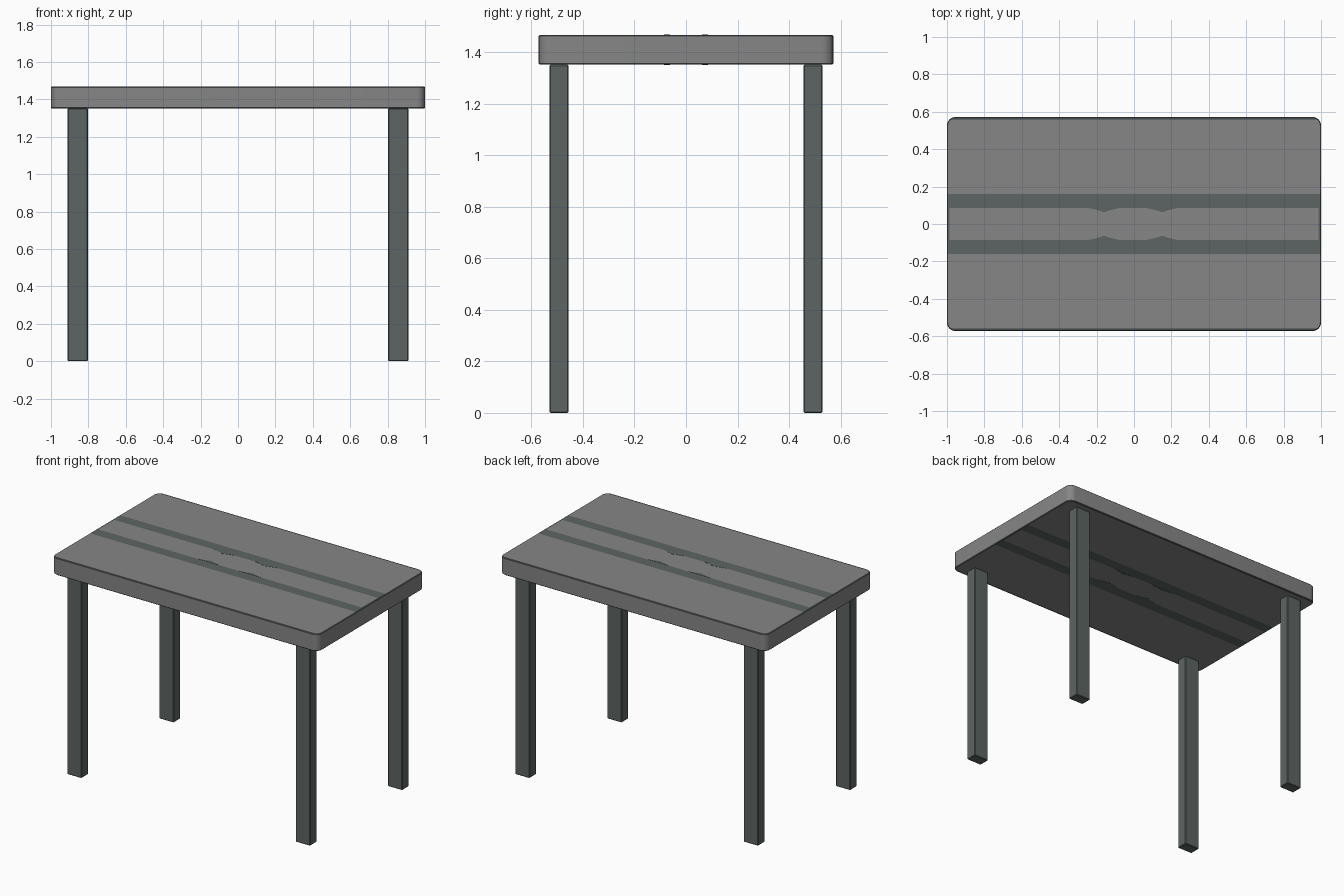
import bpy, bmesh, math
from mathutils import Vector

cube = bpy.data.objects.get("Cube")
if cube:
    bpy.data.objects.remove(cube, do_unlink=True)


def material(name, rgb):
    m = bpy.data.materials.new(name)
    m.use_nodes = True
    m.diffuse_color = (*rgb, 1)
    m.node_tree.nodes["Principled BSDF"].inputs["Base Color"].default_value = (*rgb, 1)
    return m


LIGHT = material("light grey", (0.235, 0.24, 0.235))
DARK = material("dark slate grey", (0.107, 0.13, 0.125))


def box(bm, lo, hi):
    verts = bmesh.ops.create_cube(bm, size=1)["verts"]
    for v in verts:
        v.co = Vector(l + (h - l) * (c + 0.5) for l, h, c in zip(lo, hi, v.co))


def finish(bm, name, mats):
    bmesh.ops.recalc_face_normals(bm, faces=bm.faces)
    mesh = bpy.data.meshes.new(name)
    bm.to_mesh(mesh)
    bm.free()
    ob = bpy.data.objects.new(name, mesh)
    bpy.context.collection.objects.link(ob)
    for m in mats:
        mesh.materials.append(m)
    return ob


def is_vertical(edge):
    a, b = edge.verts
    return abs(a.co.z - b.co.z) > 0.05


X, Y, Z0, Z1 = 1.0, 0.572, 1.352, 1.468
INNER, OUTER, RIM, END = 0.085, 0.16, 0.557, 0.987

# Table top with rounded corners and a fine softened rim
bm = bmesh.new()
box(bm, (-X, -Y, Z0), (X, Y, Z1))
bmesh.ops.bevel(bm, geom=[e for e in bm.edges if is_vertical(e)], offset=0.045,
                segments=6, profile=0.5, affect='EDGES')
rim = [e for e in bm.edges if not is_vertical(e)]
bmesh.ops.bevel(bm, geom=rim, offset=0.004, segments=1, affect='EDGES')

# Cut the stripe and rim lines, then colour the flat faces by position
cuts = [(Vector((0, s * y, 0)), Vector((0, 1, 0))) for s in (-1, 1) for y in (INNER, OUTER, RIM)]
cuts += [(Vector((s * END, 0, 0)), Vector((1, 0, 0))) for s in (-1, 1)]
for point, normal in cuts:
    bmesh.ops.bisect_plane(bm, geom=bm.verts[:] + bm.edges[:] + bm.faces[:],
                           plane_co=point, plane_no=normal)
for f in bm.faces:
    c = f.calc_center_median()
    y = abs(c.y)
    stripe = INNER < y < OUTER or (y < OUTER and abs(c.x) > END)
    flat = abs(f.normal.z) > 0.9
    bevelled = 0.3 < abs(f.normal.z) <= 0.9
    f.material_index = int(bevelled or (flat and (stripe or y > RIM)))
top = finish(bm, "table_top", [LIGHT, DARK])
bpy.context.view_layer.objects.active = top
top.select_set(True)
bpy.ops.object.shade_smooth_by_angle(angle=math.radians(30))

# Small dark notches biting into the middle band, above and below
notch = [(-0.08, 0), (-0.03, 0.012), (0, 0.022), (0.03, 0.012), (0.08, 0)]
bm = bmesh.new()
for z in (Z0, Z1):
    for s in (-1, 1):
        for cx in (-0.16, 0.15):
            outline = [bm.verts.new((cx + x, s * (INNER - d), z - 0.001)) for x, d in notch]
            face = bm.faces.new(outline)
            new = bmesh.ops.extrude_face_region(bm, geom=[face])["geom"]
            bmesh.ops.translate(bm, vec=(0, 0, 0.002),
                                verts=[g for g in new if isinstance(g, bmesh.types.BMVert)])
finish(bm, "stripe_notches", [DARK])

# Four straight legs with a slight chamfer
for sx, side in ((1, "left"), (-1, "right")):
    for sy, end in ((1, "back"), (-1, "front")):
        bm = bmesh.new()
        xs = sorted((sx * 0.803, sx * 0.911))
        ys = sorted((sy * 0.457, sy * 0.53))
        box(bm, (xs[0], ys[0], 0), (xs[1], ys[1], Z0))
        bmesh.ops.bevel(bm, geom=bm.edges[:], offset=0.004, segments=1, affect='EDGES')
        finish(bm, f"{end}_{side}_leg", [DARK])
